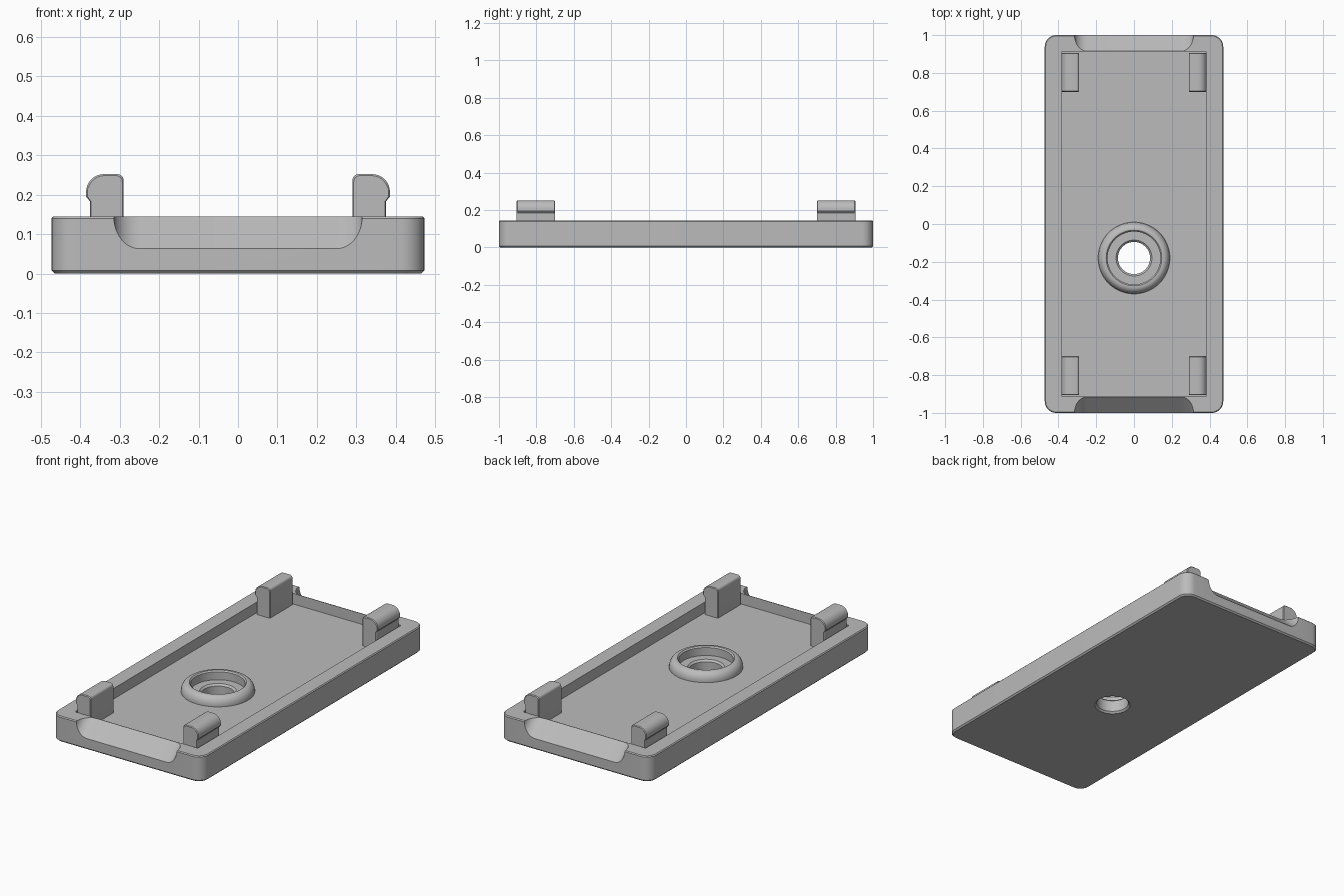
import bpy, bmesh, math

if "Cube" in bpy.data.objects:
    bpy.data.objects.remove(bpy.data.objects["Cube"], do_unlink=True)

HALF_X, HALF_Y, TOP, FLOOR = 0.4725, 1.0, 0.145, 0.085
BORE_Y = -0.18

grey = bpy.data.materials.new("plain grey")
grey.use_nodes = True
colour = (0.5, 0.5, 0.5, 1)
grey.diffuse_color = colour
grey.node_tree.nodes["Principled BSDF"].inputs["Base Color"].default_value = colour


def loft(name, rings, capped=True, closed=False):
    """Join matching rings of points into one mesh object."""
    bm = bmesh.new()
    loops = [[bm.verts.new(p) for p in ring] for ring in rings]
    pairs = list(zip(loops, loops[1:]))
    if closed:
        pairs.append((loops[-1], loops[0]))
    n = len(loops[0])
    for a, b in pairs:
        for i in range(n):
            j = (i + 1) % n
            bm.faces.new((a[i], a[j], b[j], b[i]))
    if capped:
        bm.faces.new(loops[0][::-1])
        bm.faces.new(loops[-1])
    bmesh.ops.recalc_face_normals(bm, faces=bm.faces)
    mesh = bpy.data.meshes.new(name)
    bm.to_mesh(mesh)
    bm.free()
    mesh.materials.append(grey)
    obj = bpy.data.objects.new(name, mesh)
    bpy.context.collection.objects.link(obj)
    return obj


def arc(cx, cy, rx, ry, start, end, steps=8):
    angles = [math.radians(start + (end - start) * i / steps) for i in range(steps + 1)]
    return [(cx + rx * math.cos(a), cy + ry * math.sin(a)) for a in angles]


def rounded_rect(hx, hy, r, z):
    pts = []
    for sx, sy, start in ((1, 1, 0), (-1, 1, 90), (-1, -1, 180), (1, -1, 270)):
        pts += arc(sx * (hx - r), sy * (hy - r), r, r, start, start + 90)
    return [(x, y, z) for x, y in pts]


def circle(r, z, steps=64):
    return [(x, y + BORE_Y, z) for x, y in arc(0, 0, r, r, 0, 360, steps)[:-1]]


def activate(obj):
    bpy.ops.object.select_all(action="DESELECT")
    obj.select_set(True)
    bpy.context.view_layer.objects.active = obj


def cut(obj, cutter):
    cutter.hide_render = True
    activate(obj)
    mod = obj.modifiers.new("cut", "BOOLEAN")
    mod.operation = "DIFFERENCE"
    mod.solver = "EXACT"
    mod.object = cutter
    bpy.ops.object.modifier_apply(modifier=mod.name)
    bpy.data.objects.remove(cutter, do_unlink=True)


# Tray slab with softened top and bottom edges
tray = loft("tray", [rounded_rect(HALF_X - d, HALF_Y - d, 0.06 - d, z)
                     for d, z in ((0.008, 0), (0, 0.008), (0, TOP - 0.005), (0.005, TOP))])

# Recessed floor
cut(tray, loft("pocket_cutter", [rounded_rect(0.385, 0.912, 0.005, z) for z in (FLOOR, 0.3)]))

# Sloping finger notches at both ends
half = [(0.315, 0.4)] + arc(0.25, TOP, 0.065, 0.082, 0, -90, 12)
notch = half + [(-x, z) for x, z in reversed(half)]
for side in (-1, 1):
    rings = [[(x, side * (1 - 0.085 * t), z + 0.082 * t) for x, z in notch] for t in (-0.5, 1.5)]
    cut(tray, loft("notch_cutter", rings))

# Through hole, chamfered at both ends
cut(tray, loft("bore_cutter", [circle(r, z) for r, z in (
    (0.105, -0.01), (0.085, 0.01), (0.085, FLOOR - 0.01), (0.105, FLOOR + 0.01))]))

# Rounded collar around the hole
collar_profile = ([(0.14, FLOOR - 0.005), (0.19, FLOOR - 0.005)]
                  + arc(0.152, FLOOR + 0.005, 0.038, 0.047, 0, 90)
                  + [(0.147, 0.137), (0.14, 0.13)])
collar = loft("hole_collar", [circle(r, z) for r, z in collar_profile], capped=False, closed=True)

# Four corner clips with a rounded outer head
clip_profile = ([(0.29, FLOOR - 0.005), (0.375, FLOOR - 0.005), (0.375, 0.183), (0.385, 0.195)]
                + arc(0.34, 0.207, 0.045, 0.045, 0, 90)
                + arc(0.305, 0.237, 0.015, 0.015, 90, 180, 4))
clips = []
for end, sy in (("front", -1), ("back", 1)):
    for side, sx in (("left", 1), ("right", -1)):
        rings = [[(sx * (0.3375 + (x - 0.3375) * k), sy * y, z - drop * (z > 0.22))
                  for x, z in clip_profile]
                 for y, k, drop in ((0.7, 0.93, 0.004), (0.704, 1, 0), (0.902, 1, 0), (0.906, 0.93, 0.004))]
        clips.append(loft(f"{end}_{side}_clip", rings))

for part in [tray, collar] + clips:
    activate(part)
    bpy.ops.object.shade_smooth_by_angle(angle=math.radians(30))
